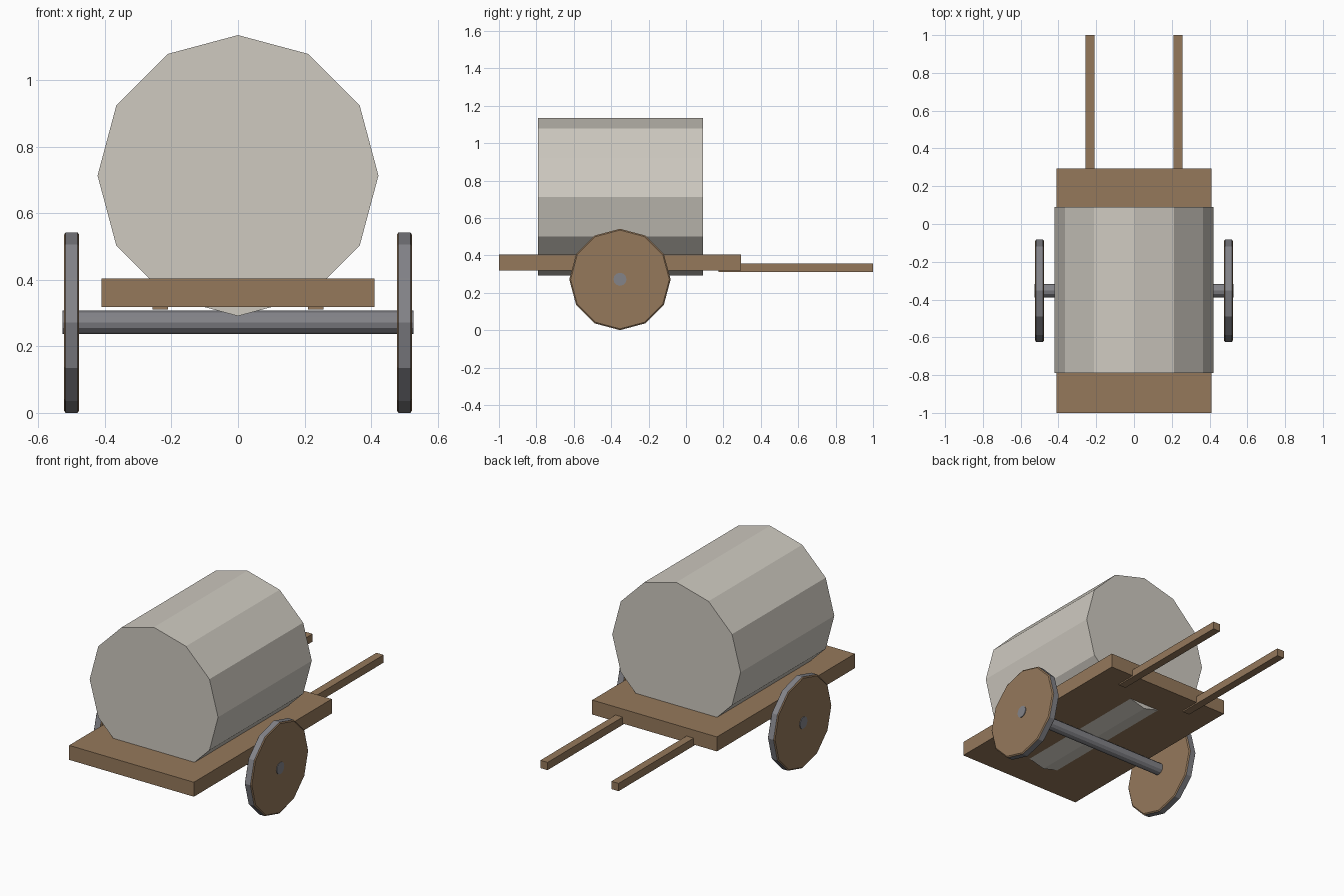
import bpy, bmesh, math

if "Cube" in bpy.data.objects:
    bpy.data.objects.remove(bpy.data.objects["Cube"])


def material(name, rgb):
    m = bpy.data.materials.new(name)
    m.diffuse_color = (*rgb, 1)
    m.use_nodes = True
    m.node_tree.nodes["Principled BSDF"].inputs["Base Color"].default_value = m.diffuse_color
    return m


WOOD = material("wood", (0.30, 0.19, 0.105))
CANVAS = material("pale_barrel", (0.62, 0.59, 0.53))
IRON = material("iron", (0.23, 0.23, 0.25))


def finish(name, bm, mats):
    bmesh.ops.recalc_face_normals(bm, faces=bm.faces)
    me = bpy.data.meshes.new(name)
    bm.to_mesh(me)
    bm.free()
    for m in mats:
        me.materials.append(m)
    ob = bpy.data.objects.new(name, me)
    bpy.context.collection.objects.link(ob)
    return ob


def box(name, lo, hi, mat):
    bm = bmesh.new()
    bmesh.ops.create_cube(bm, size=1)
    for v in bm.verts:
        v.co = [(a + b) / 2 + c * (b - a) for a, b, c in zip(lo, hi, v.co)]
    return finish(name, bm, [mat])


def lathe(name, axis, centre, profile, mats, sides=12, band_mats=None):
    """Capped solid from (offset, radius) rings along x or y, one vertex straight up."""
    bm = bmesh.new()
    rings = []
    for d, r in profile:
        ring = []
        for i in range(sides):
            a = 2 * math.pi * i / sides
            s, c = r * math.sin(a), r * math.cos(a)
            p = (d, s, c) if axis == 'x' else (s, d, c)
            ring.append(bm.verts.new([p[k] + centre[k] for k in range(3)]))
        rings.append(ring)
    for b in range(len(rings) - 1):
        for i in range(sides):
            j = (i + 1) % sides
            f = bm.faces.new((rings[b][i], rings[b][j], rings[b + 1][j], rings[b + 1][i]))
            f.material_index = band_mats[b] if band_mats else 0
    bm.faces.new(rings[0])
    bm.faces.new(rings[-1])
    return finish(name, bm, mats)


# flat cart bed
box("cart_bed", (-0.41, -1.0, 0.318), (0.41, 0.295, 0.404), WOOD)

# barrel lying along the cart, sunk through the bed
lathe("barrel", 'y', (0, 0, 0.713), [(-0.79, 0.422), (0.09, 0.422)], [CANVAS])

# axle
lathe("axle", 'x', (0, -0.353, 0.272), [(-0.527, 0.035), (0.527, 0.035)], [IRON])

for side, s in (("left", -1), ("right", 1)):
    # wooden wheel with iron tread and chamfered edges
    lathe(side + "_wheel", 'x', (s * 0.5, -0.353, 0.271),
          [(-0.023, 0.264), (-0.018, 0.271), (0.018, 0.271), (0.023, 0.264)],
          [WOOD, IRON], band_mats=[0, 1, 0])
    # pulling shaft
    x0, x1 = sorted((s * 0.21, s * 0.257))
    box(side + "_shaft", (x0, 0.175, 0.31), (x1, 1.0, 0.356), WOOD)
